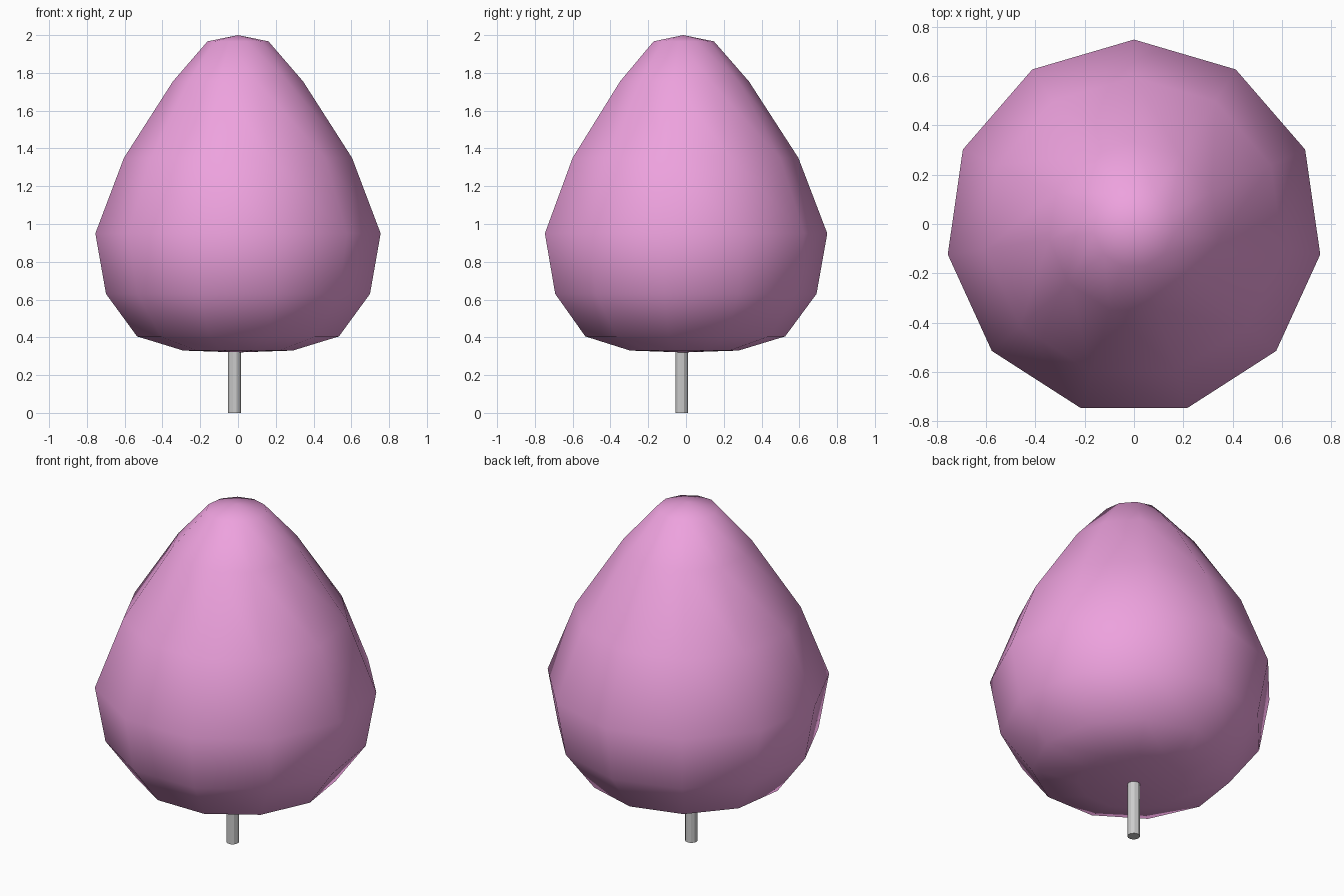
import bpy, bmesh
from math import sin, cos, pi

if "Cube" in bpy.data.objects:
    bpy.data.objects.remove(bpy.data.objects["Cube"])

SIDES = 11
CY = -0.015  # the odd-sided ring is shifted to centre its extents

# Foliage: smooth-shaded revolved profile (radius, height)
profile = [(0.293, 0.33), (0.54, 0.405), (0.706, 0.63), (0.763, 0.95),
           (0.61, 1.35), (0.348, 1.755), (0.163, 1.967)]
bm = bmesh.new()
rings = [[bm.verts.new((r * sin(2 * pi * i / SIDES), CY + r * cos(2 * pi * i / SIDES), z))
          for i in range(SIDES)] for r, z in profile]
bottom = bm.verts.new((0, CY, 0.32))
top = bm.verts.new((0, CY, 2.0))
for i in range(SIDES):
    j = (i + 1) % SIDES
    for a, b in zip(rings, rings[1:]):
        bm.faces.new((a[i], a[j], b[j], b[i]))
    bm.faces.new((bottom, rings[0][j], rings[0][i]))
    bm.faces.new((top, rings[-1][i], rings[-1][j]))
bmesh.ops.recalc_face_normals(bm, faces=bm.faces)
for f in bm.faces:
    f.smooth = True
mesh = bpy.data.meshes.new("foliage")
bm.to_mesh(mesh)
bm.free()
foliage = bpy.data.objects.new("foliage", mesh)
bpy.context.collection.objects.link(foliage)
pink = bpy.data.materials.new("pink")
pink.diffuse_color = (0.85, 0.36, 0.73, 1)
pink.use_nodes = True
pink.node_tree.nodes["Principled BSDF"].inputs["Base Color"].default_value = pink.diffuse_color
mesh.materials.append(pink)

# Trunk: thin faceted post reaching just into the foliage
bpy.ops.mesh.primitive_cylinder_add(vertices=11, radius=0.034, depth=0.4,
                                    location=(-0.018, -0.024, 0.2))
bpy.context.object.name = "trunk"
